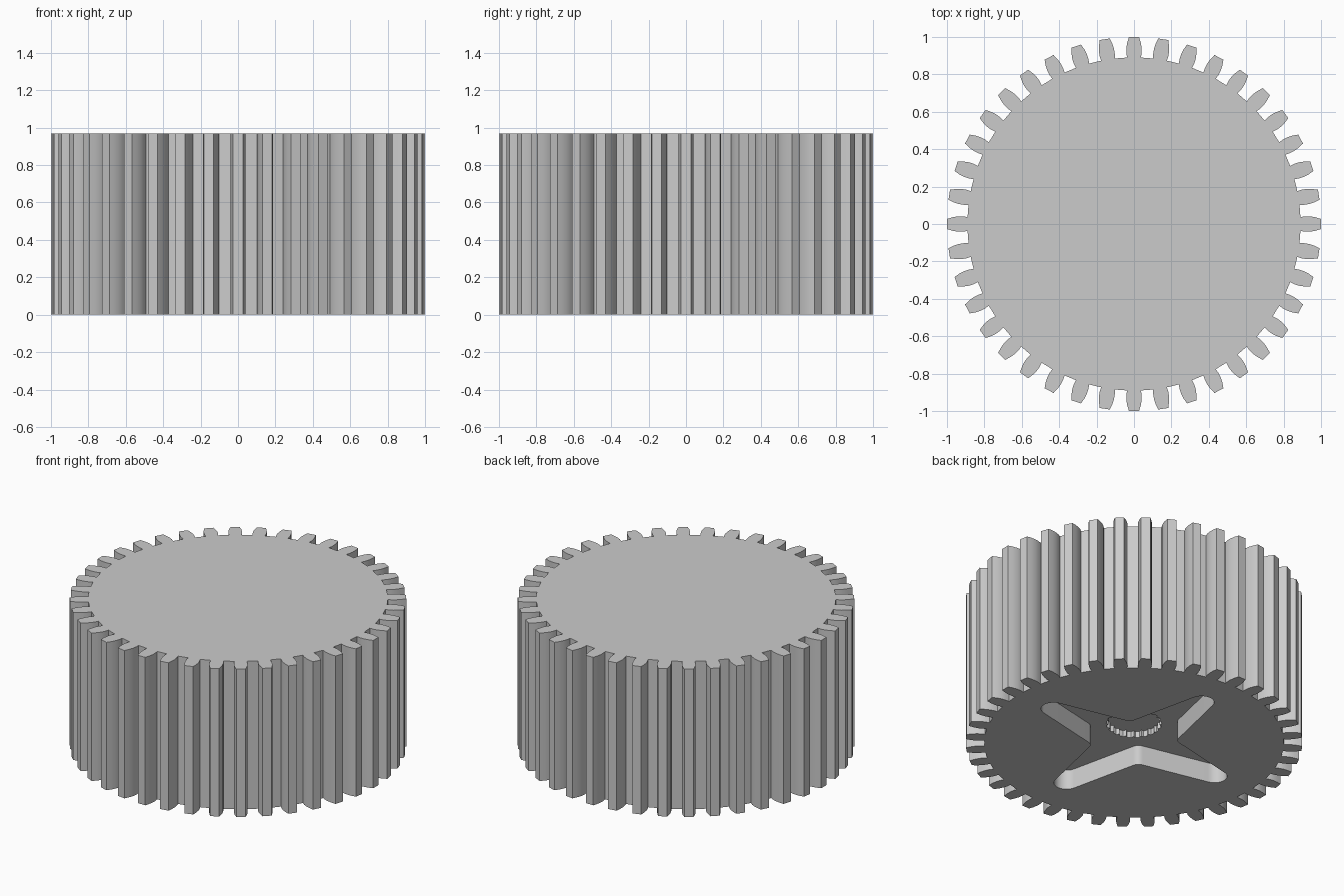
import bpy, bmesh
from math import pi, cos, sin, hypot, atan2, radians
from mathutils import Vector

TEETH = 40
HEIGHT = 0.97
RECESS_DEPTH = 0.13
SOCKET_DEPTH = 0.04

cube = bpy.data.objects.get("Cube")
if cube:
    bpy.data.objects.remove(cube, do_unlink=True)

grey = bpy.data.materials.new("plain grey")
grey.use_nodes = True
colour = (0.6, 0.6, 0.6, 1)
grey.diffuse_color = colour
grey.node_tree.nodes["Principled BSDF"].inputs["Base Color"].default_value = colour


def prism(name, outline, bottom, top):
    """Extrude a closed 2D outline between two heights."""
    bm = bmesh.new()
    face = bm.faces.new([bm.verts.new((x, y, bottom)) for x, y in outline])
    moved = bmesh.ops.extrude_face_region(bm, geom=[face])["geom"]
    bmesh.ops.translate(bm, vec=(0, 0, top - bottom),
                        verts=[v for v in moved if isinstance(v, bmesh.types.BMVert)])
    bmesh.ops.recalc_face_normals(bm, faces=bm.faces)
    mesh = bpy.data.meshes.new(name)
    bm.to_mesh(mesh)
    bm.free()
    mesh.materials.append(grey)
    obj = bpy.data.objects.new(name, mesh)
    bpy.context.collection.objects.link(obj)
    return obj


def repeat_around(points, count):
    """Turn a pattern drawn along +x into a full ring."""
    ring = []
    for i in range(count):
        a = 2 * pi * i / count
        ring += [(x * cos(a) - y * sin(a), x * sin(a) + y * cos(a)) for x, y in points]
    return ring


def cut(target, cutter):
    cutter.hide_render = True
    mod = target.modifiers.new("cut", "BOOLEAN")
    mod.operation = "DIFFERENCE"
    mod.solver = "EXACT"
    mod.object = cutter
    bpy.context.view_layer.objects.active = target
    bpy.ops.object.modifier_apply(modifier=mod.name)
    bpy.data.objects.remove(cutter, do_unlink=True)


# Gear body: bulging tooth flanks over a round root
flank = [(0.89, 0.037), (0.915, 0.041), (0.94, 0.041), (0.97, 0.036), (1.0, 0.027)]
tooth = [(x, -y) for x, y in flank] + [(x, y) for x, y in reversed(flank)]
gear = prism("gear_body", repeat_around(tooth, TEETH), 0, HEIGHT)

# Cross recess underneath: four tapering arms with round tips
tip_x, tip_r, inner = 0.625, 0.075, 0.177
tip = [(tip_x + tip_r * cos(a), tip_r * sin(a))
       for a in (radians(-80 + 16 * i) for i in range(11))]
# Rounded inner corner between two arms
corner = Vector((inner, inner))
before = corner.lerp(Vector(tip[-1]), 0.07)
after = Vector((before.y, before.x))
fillet = []
for i in range(5):
    t = i / 4
    p = before.lerp(corner, t).lerp(corner.lerp(after, t), t)
    fillet.append((p.x, p.y))
cut(gear, prism("cross_recess_cutter", repeat_around(tip + fillet, 4), -0.1, RECESS_DEPTH))

# Splined centre socket in the recess floor
spline = [(0.165, -0.012), (0.165, 0.012), (0.15, 0.02)]
cut(gear, prism("socket_cutter", repeat_around(spline, 21),
                RECESS_DEPTH - 0.05, RECESS_DEPTH + SOCKET_DEPTH))

bpy.ops.object.select_all(action="DESELECT")
gear.select_set(True)
bpy.context.view_layer.objects.active = gear
bpy.ops.object.shade_smooth_by_angle(angle=radians(25))
